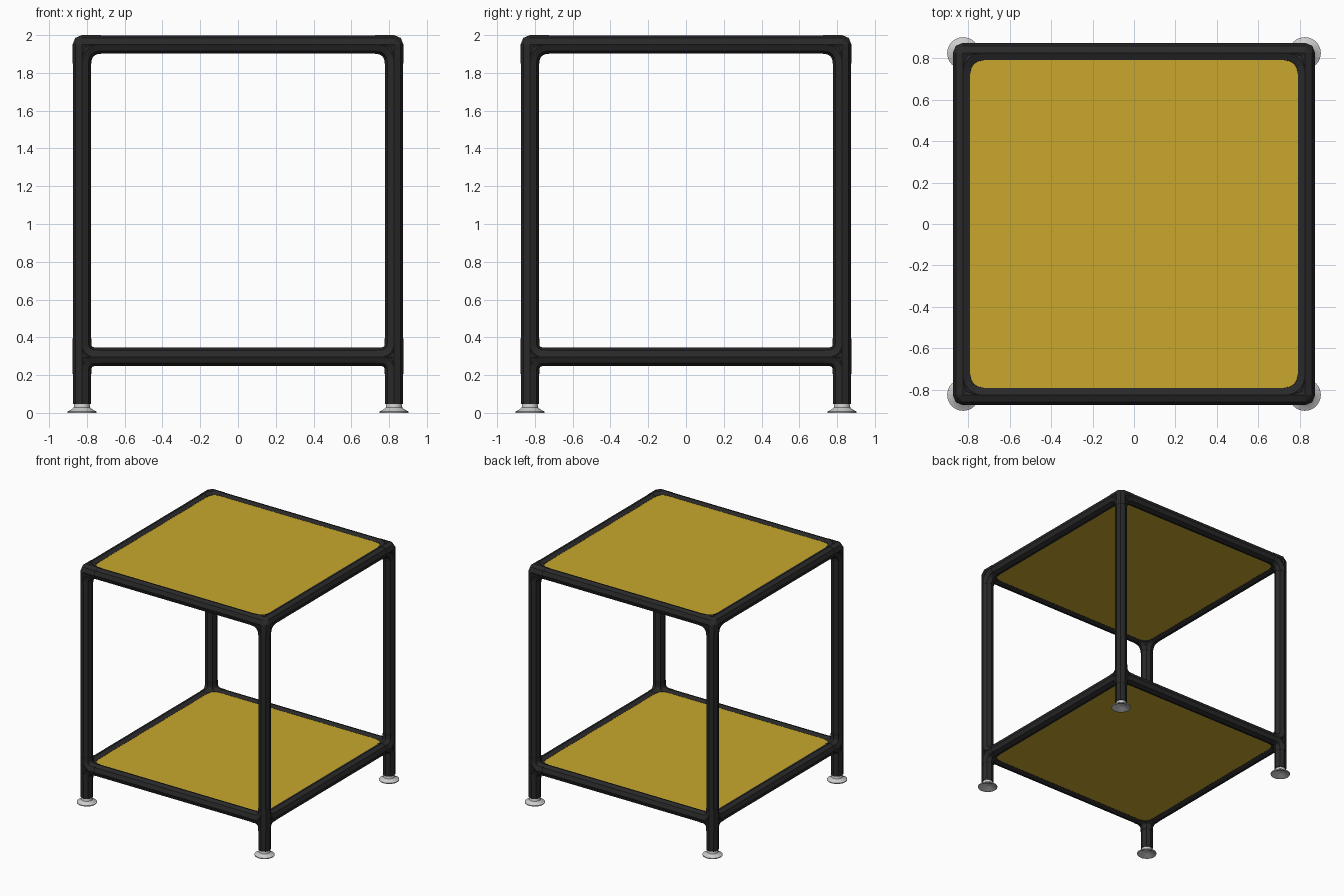
import bpy, bmesh, math
from mathutils import Vector

cube = bpy.data.objects.get("Cube")
if cube:
    bpy.data.objects.remove(cube)

C = 0.826               # leg axis offset from the middle
TOP, LOW = 1.95, 0.297  # rail axis heights
R = 0.048               # tube radius
RF = 0.05               # joint radius
SIDES = 8
X, Y, Z = Vector((1, 0, 0)), Vector((0, 1, 0)), Vector((0, 0, 1))


def material(name, color, roughness, metallic=0.0):
    m = bpy.data.materials.new(name)
    m.use_nodes = True
    m.diffuse_color = (*color, 1)
    node = m.node_tree.nodes["Principled BSDF"]
    node.inputs["Base Color"].default_value = (*color, 1)
    node.inputs["Roughness"].default_value = roughness
    node.inputs["Metallic"].default_value = metallic
    return m


BLACK = material("black_tube", (0.022, 0.022, 0.022), 0.6)
YELLOW = material("yellow_panel", (0.58, 0.39, 0.026), 0.6)
GREY = material("light_grey_foot", (0.6, 0.6, 0.6), 0.5)


def finish(bm, name, mat, smooth=None):
    bmesh.ops.recalc_face_normals(bm, faces=bm.faces)
    mesh = bpy.data.meshes.new(name)
    bm.to_mesh(mesh)
    bm.free()
    obj = bpy.data.objects.new(name, mesh)
    bpy.context.collection.objects.link(obj)
    mesh.materials.append(mat)
    if smooth:
        bpy.ops.object.select_all(action="DESELECT")
        obj.select_set(True)
        bpy.context.view_layer.objects.active = obj
        bpy.ops.object.shade_smooth_by_angle(angle=math.radians(smooth))
    return obj


def ring(bm, center, u, v, r):
    """Octagon with its corners on the u and v axes."""
    return [bm.verts.new(center + r * (math.cos(a) * u + math.sin(a) * v))
            for a in (math.tau * i / SIDES for i in range(SIDES))]


def skin(bm, rings):
    for a, b in zip(rings, rings[1:]):
        for i in range(SIDES):
            j = (i + 1) % SIDES
            bm.faces.new((a[i], a[j], b[j], b[i]))
    bm.faces.new(rings[0][::-1])
    bm.faces.new(rings[-1])


def tube(bm, p, q, r):
    d = (q - p).normalized()
    u = Z if abs(d.z) < 0.5 else X
    skin(bm, [ring(bm, e, u, d.cross(u), r) for e in (p, q)])


def elbow(bm, o, a, b, bend, steps=4):
    """Quarter bend that joins the arms a and b with a filleted inside."""
    hub, n = o + bend * (a + b), a.cross(b)
    rings = []
    for k in range(steps + 1):
        t = math.pi / 2 * k / steps
        out = -math.cos(t) * b - math.sin(t) * a
        rings.append(ring(bm, hub + bend * out, out, n, RF))
    skin(bm, rings)


def joint(name, o, arms, bends):
    bm = bmesh.new()
    for d, length in arms:
        tube(bm, o, o + d * length, RF)
    for a, b, bend in bends:
        elbow(bm, o, a, b, bend)
    # chamfered core where the arms cross
    core = []
    for u, v in ((X, Y), (Y, Z), (Z, X)):
        core += ring(bm, o, u, v, RF)
    hull = bmesh.ops.convex_hull(bm, input=core)
    loose = [g for g in hull["geom_interior"] + hull["geom_unused"]
             if isinstance(g, bmesh.types.BMVert) and not g.link_faces]
    bmesh.ops.delete(bm, geom=list(set(loose)), context="VERTS")
    finish(bm, name, BLACK)


# Foot: turned pad with a hollow underside
FOOT = [(0, 0.022), (0.03, 0.02), (0.062, 0.001), (0.076, 0), (0.077, 0.007),
        (0.06, 0.015), (0.044, 0.028), (0.039, 0.055), (0, 0.055)]


def foot(name, x, y):
    bm = bmesh.new()
    verts = [bm.verts.new((x + r, y, z)) for r, z in FOOT]
    edges = [bm.edges.new(pair) for pair in zip(verts, verts[1:])]
    bmesh.ops.spin(bm, geom=verts + edges, cent=(x, y, 0), axis=Z,
                   angle=math.tau, steps=32)
    bmesh.ops.remove_doubles(bm, verts=bm.verts, dist=0.0005)
    finish(bm, name, GREY, 35)


# Legs, joints and feet at each corner
for sx, side in ((1, "left"), (-1, "right")):
    for sy, end in ((-1, "front"), (1, "back")):
        tag = f"{end}_{side}"
        ax, ay = X * -sx, Y * -sy
        at = Vector((sx * C, sy * C, 0))
        bm = bmesh.new()
        tube(bm, at + Z * 0.048, at + Z * TOP, R)
        finish(bm, f"{tag}_leg", BLACK)
        joint(f"{tag}_top_joint", at + Z * TOP,
              [(ax, 0.1), (ay, 0.1), (-Z, 0.1)],
              [(ax, ay, 0.09), (ax, -Z, 0.09), (ay, -Z, 0.09)])
        joint(f"{tag}_lower_joint", at + Z * LOW,
              [(ax, 0.1), (ay, 0.1), (Z, 0.097), (-Z, 0.092)],
              [(ax, ay, 0.09)] + [(d, v, 0.065) for d in (ax, ay) for v in (Z, -Z)])
        foot(f"{tag}_foot", sx * C, sy * C)

# Rails and panel of each shelf
for level, z in (("top", TOP), ("lower", LOW)):
    for s, side, end in ((1, "left", "back"), (-1, "right", "front")):
        for name, d, n in ((end, X, Y), (side, Y, X)):
            bm = bmesh.new()
            mid = n * s * C + Z * z
            tube(bm, mid - d * C, mid + d * C, R)
            finish(bm, f"{level}_{name}_rail", BLACK)
    bm = bmesh.new()
    bmesh.ops.create_cube(bm, size=1)
    bmesh.ops.scale(bm, vec=(1.6, 1.6, 0.066), verts=bm.verts)
    bmesh.ops.translate(bm, vec=Z * z, verts=bm.verts)
    finish(bm, f"{level}_panel", YELLOW)
